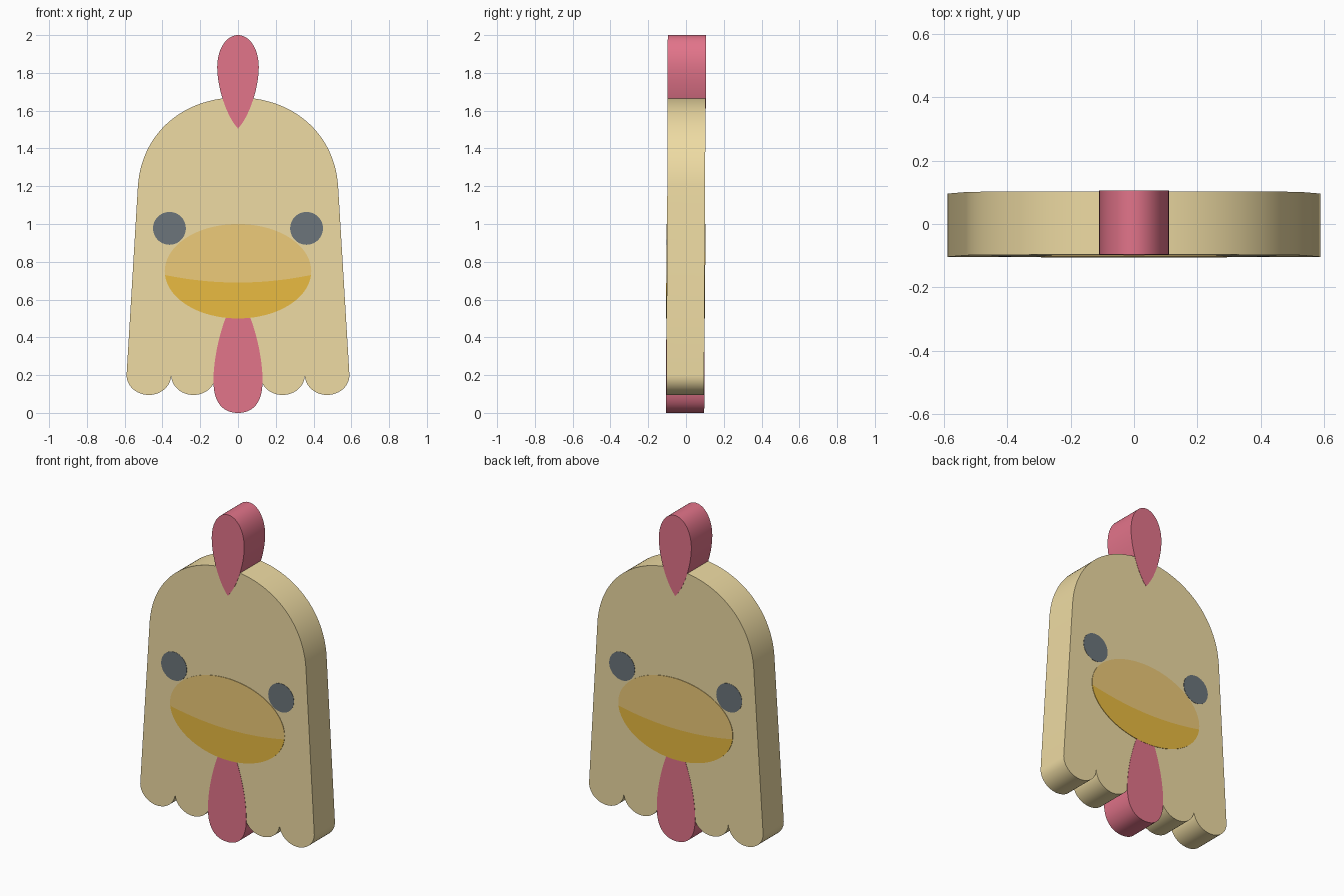
import bpy, bmesh
from math import sin, cos, pi, asin, radians

if "Cube" in bpy.data.objects:
    bpy.data.objects.remove(bpy.data.objects["Cube"])

HALF = 0.1


def material(name, rgb):
    lin = [((c / 255 + 0.055) / 1.055) ** 2.4 for c in rgb]
    m = bpy.data.materials.new(name)
    m.diffuse_color = (*lin, 1)
    m.use_nodes = True
    m.node_tree.nodes["Principled BSDF"].inputs["Base Color"].default_value = m.diffuse_color
    return m


CREAM = material("cream", (238, 219, 163))
PINK = material("pink", (226, 116, 138))
GOLD = material("gold", (233, 187, 65))
LIGHT_GOLD = material("light_gold", (237, 202, 121))
SLATE = material("slate", (108, 117, 123))


def bezier(a, b, c, d, n=20):
    return [tuple((1-t)**3*p + 3*(1-t)**2*t*q + 3*(1-t)*t*t*r + t**3*s
                  for p, q, r, s in zip(a, b, c, d))
            for t in (i / n for i in range(n + 1))]


def arc(cx, cz, rx, rz, a0, a1, n=24):
    return [(cx + rx*cos(a0 + (a1-a0)*i/n), cz + rz*sin(a0 + (a1-a0)*i/n))
            for i in range(n + 1)]


def mirrored(half):
    return half + [(-x, z) for x, z in reversed(half)]


def slab(name, outline, mat, raise_by=0.0):
    pts = []
    for p in outline:
        if not any(abs(p[0]-q[0]) + abs(p[1]-q[1]) < 1e-5 for q in pts):
            pts.append(p)
    h = HALF + raise_by
    lean = lambda z: 0.005 * (z - 1)      # the whole slab leans back very slightly
    bm = bmesh.new()
    front = [bm.verts.new((x, lean(z) - h, z)) for x, z in pts]
    back = [bm.verts.new((x, lean(z) + h, z)) for x, z in pts]
    bm.faces.new(front)
    bm.faces.new(back[::-1])
    for i in range(len(pts)):
        j = (i + 1) % len(pts)
        bm.faces.new((front[j], front[i], back[i], back[j]))
    bmesh.ops.recalc_face_normals(bm, faces=bm.faces)
    for f in bm.faces:
        f.smooth = True
    me = bpy.data.meshes.new(name)
    bm.to_mesh(me)
    bm.free()
    me.set_sharp_from_angle(angle=radians(35))
    me.materials.append(mat)
    ob = bpy.data.objects.new(name, me)
    bpy.context.collection.objects.link(ob)
    return ob


# Body: scalloped hem, tapering sides, domed top
r = 0.118
half = arc(0, 0.2, r, 0.105, -pi/2, 0, 12)
for k in (1, 2):
    half += arc(2*r*k, 0.2, r, 0.105, -pi, 0)
half += bezier((0.53, 1.2), (0.51, 1.49), (0.28, 1.67), (0, 1.67), 32)
slab("body", mirrored(half), CREAM)

# Comb: teardrop on top
half = bezier((0, 1.505), (0.06, 1.57), (0.11, 1.72), (0.11, 1.83))
half += bezier((0.11, 1.83), (0.11, 1.93), (0.06, 2), (0, 2))
slab("comb", mirrored(half), PINK, 0.0015)

# Wattle: drop hanging from under the beak
half = bezier((0, 0), (0.085, 0), (0.13, 0.06), (0.13, 0.17))
half += bezier((0.13, 0.17), (0.13, 0.28), (0.1, 0.42), (0.055, 0.53))
slab("wattle", mirrored(half), PINK, 0.0015)

# Eyes
for side, s in (("left", -1), ("right", 1)):
    slab(side + "_eye", arc(s*0.363, 0.977, 0.087, 0.087, 0, 2*pi, 40), SLATE, 0.0015)

# Beak: ellipse divided by a shallow curved mouth line
W, H, CZ = 0.388, 0.25, 0.75
a = asin((0.73 - CZ) / H)
edge = W * cos(a)
mouth = [(edge*(i/12 - 1), 0.69 + 0.04*(i/12 - 1)**2) for i in range(25)]
slab("upper_beak", arc(0, CZ, W, H, a, pi - a, 40) + mouth, LIGHT_GOLD, 0.003)
slab("lower_beak", arc(0, CZ, W, H, 2*pi + a, pi - a, 40) + mouth, GOLD, 0.003)
